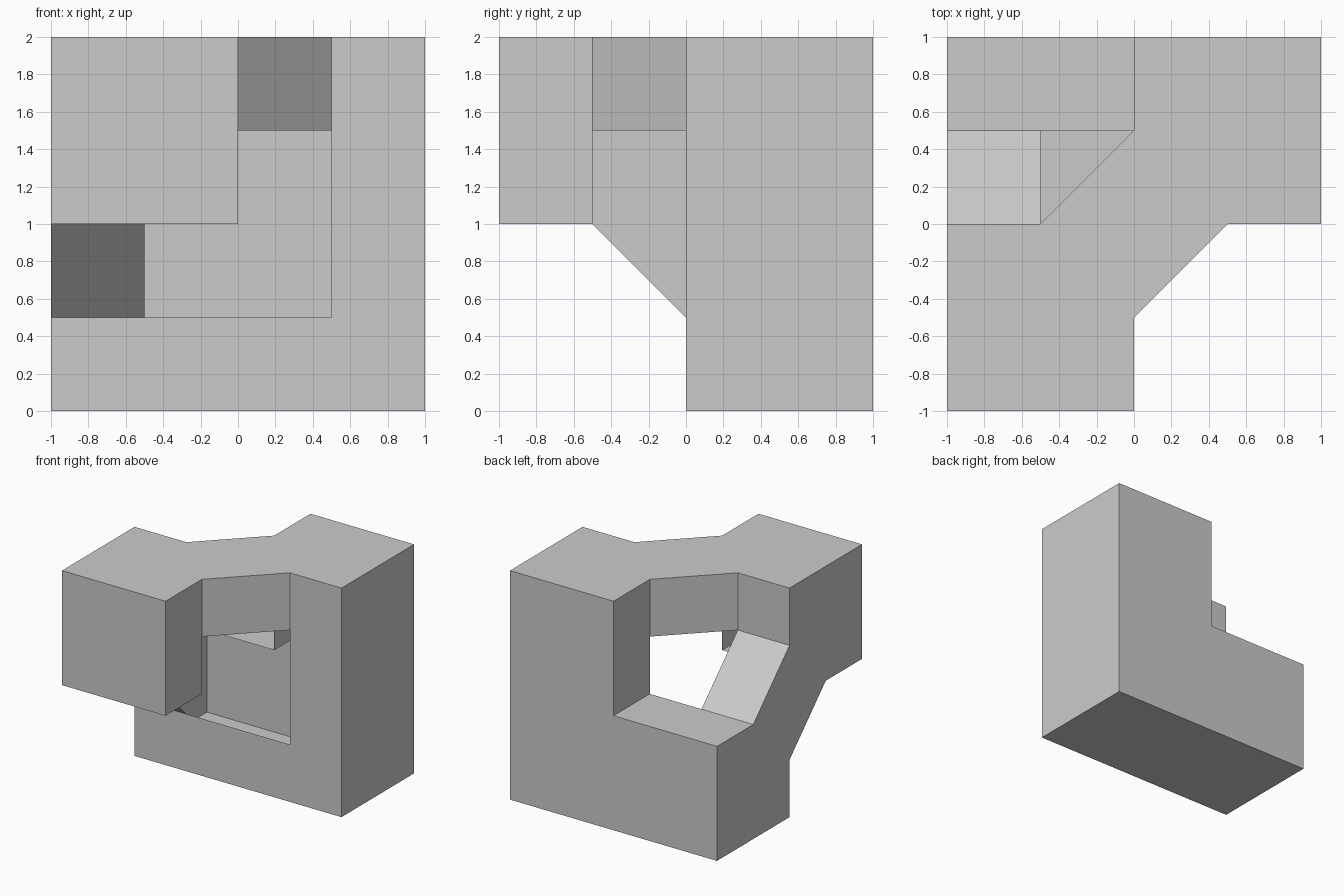
import bpy
import bmesh
from mathutils import Vector

default_cube = bpy.data.objects.get("Cube")
if default_cube:
    bpy.data.objects.remove(default_cube, do_unlink=True)

# One plain grey for the whole shell
grey = bpy.data.materials.new("plain grey")
grey.use_nodes = True
colour = (0.6, 0.6, 0.6, 1)
grey.diffuse_color = colour
grey.node_tree.nodes["Principled BSDF"].inputs["Base Color"].default_value = colour


def lift(axis, offset, point):
    """Place a 2D point on the plane where the given axis equals offset."""
    coords = list(point)
    coords.insert("xyz".index(axis), offset)
    return Vector(coords)


def sheet(name, points, outward):
    """Make one flat sheet whose normal points along outward."""
    bm = bmesh.new()
    face = bm.faces.new([bm.verts.new(p) for p in points])
    face.normal_update()
    if face.normal.dot(Vector(outward)) < 0:
        face.normal_flip()
    mesh = bpy.data.meshes.new(name)
    bm.to_mesh(mesh)
    bm.free()
    mesh.materials.append(grey)
    obj = bpy.data.objects.new(name, mesh)
    bpy.context.collection.objects.link(obj)


def plate(name, axis, offset, side, outline):
    """Sheet on an axis-aligned plane, facing the given side."""
    sheet(name, [lift(axis, offset, p) for p in outline], lift(axis, side, (0, 0)))


def rect(name, axis, offset, side, low, high):
    plate(name, axis, offset, side,
          [low, (high[0], low[1]), high, (low[0], high[1])])


def bevel(name, axis, span, start, end, direction):
    """Diagonal sheet: a segment swept along the axis over the span."""
    near, far = span
    points = [lift(axis, near, start), lift(axis, near, end),
              lift(axis, far, end), lift(axis, far, start)]
    sheet(name, points, lift(axis, 0, direction))


# Outer walls of the L-shaped rear body
plate("rear_wall", "y", 1, 1, [(-1, 0), (1, 0), (1, 2), (0, 2), (0, 1), (-1, 1)])
plate("front_frame", "y", 0, -1,
      [(-1, 0), (1, 0), (1, 2), (.5, 2), (.5, .5), (-1, .5)])
rect("base", "z", 0, -1, (-1, 0), (1, 1))
rect("column_outer_wall", "x", 1, 1, (0, 0), (1, 2))
rect("column_inner_wall", "x", 0, -1, (.5, 1), (1, 2))
rect("bar_top", "z", 1, 1, (-1, .5), (0, 1))

# Roof and side wall, each joining two blocks through a diagonal neck
plate("roof", "z", 2, 1,
      [(-1, -1), (0, -1), (0, -.5), (.5, 0), (1, 0),
       (1, 1), (0, 1), (0, .5), (-.5, 0), (-1, 0)])
plate("side_wall", "x", -1, -1,
      [(0, 0), (1, 0), (1, 1), (.5, 1), (0, 1.5),
       (0, 2), (-1, 2), (-1, 1), (-.5, 1), (0, .5)])

# Overhanging front block
rect("block_front", "y", -1, -1, (-1, 1), (0, 2))
rect("block_side", "x", 0, 1, (-1, 1), (-.5, 2))
rect("block_underside", "z", 1, -1, (-1, -1), (0, -.5))
rect("block_back", "y", 0, 1, (-1, 1.5), (-.5, 2))

# Diagonal faces of the two necks; the core between them is open
bevel("upper_neck_front", "z", (1.5, 2), (0, -.5), (.5, 0), (1, -1))
bevel("upper_neck_back", "z", (1.5, 2), (-.5, 0), (0, .5), (-1, 1))
bevel("lower_neck_underside", "x", (-1, -.5), (-.5, 1), (0, .5), (-1, -1))
bevel("lower_neck_top", "x", (-1, -.5), (0, 1.5), (.5, 1), (1, 1))
